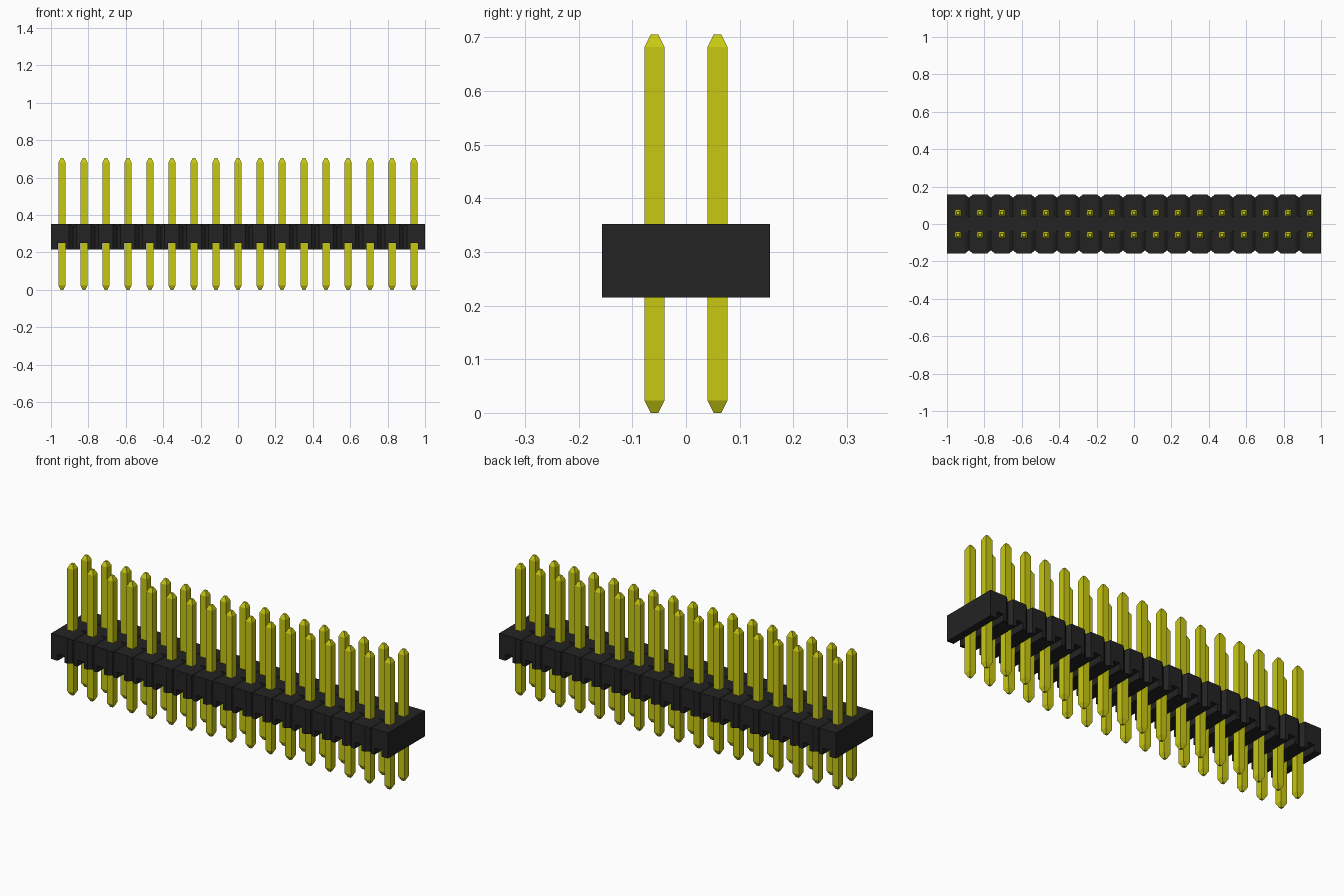
import bpy, bmesh
from mathutils import Matrix, Vector

cube = bpy.data.objects.get("Cube")
if cube:
    bpy.data.objects.remove(cube, do_unlink=True)

COLUMNS = 17
PITCH = 2 / COLUMNS
HALF_DEPTH = 0.157
BOTTOM, TOP = 0.215, 0.352
PIN_HALF, TIP_HALF = 0.0185, 0.007
HEIGHT, TAPER = 0.705, 0.023


def material(name, color):
    mat = bpy.data.materials.new(name)
    mat.use_nodes = True
    mat.diffuse_color = color
    mat.node_tree.nodes["Principled BSDF"].inputs["Base Color"].default_value = color
    return mat


def make_object(name, bm, mat=None):
    bmesh.ops.recalc_face_normals(bm, faces=bm.faces)
    mesh = bpy.data.meshes.new(name)
    bm.to_mesh(mesh)
    bm.free()
    if mat:
        mesh.materials.append(mat)
    obj = bpy.data.objects.new(name, mesh)
    bpy.context.collection.objects.link(obj)
    return obj


def add_box(bm, center, size):
    bmesh.ops.create_cube(bm, size=1, matrix=Matrix.Translation(center) @ Matrix.Diagonal((*size, 1)))


def add_prism(bm, profile, offset):
    """Extrude a closed profile along the offset."""
    start = [bm.verts.new(p) for p in profile]
    end = [bm.verts.new(Vector(p) + Vector(offset)) for p in profile]
    bm.faces.new(start)
    bm.faces.new(end)
    for i in range(len(profile)):
        j = (i + 1) % len(profile)
        bm.faces.new((start[i], start[j], end[j], end[i]))


def add_pin(bm, x, y):
    """Square pin with tapered ends."""
    rings = []
    for z, r in ((0, TIP_HALF), (TAPER, PIN_HALF), (HEIGHT - TAPER, PIN_HALF), (HEIGHT, TIP_HALF)):
        corners = ((-r, -r), (r, -r), (r, r), (-r, r))
        rings.append([bm.verts.new((x + dx, y + dy, z)) for dx, dy in corners])
    bm.faces.new(rings[0])
    bm.faces.new(rings[-1])
    for low, high in zip(rings, rings[1:]):
        for i in range(4):
            j = (i + 1) % 4
            bm.faces.new((low[i], low[j], high[j], high[i]))


black = material("black_plastic", (0.017, 0.017, 0.017, 1))
yellow = material("yellow_metal", (0.58, 0.58, 0.006, 1))

columns = [(i - (COLUMNS - 1) / 2) * PITCH for i in range(COLUMNS)]
borders = [x + PITCH / 2 for x in columns[:-1]]

# Housing block
bm = bmesh.new()
add_box(bm, (0, 0, (BOTTOM + TOP) / 2), (2, 2 * HALF_DEPTH, TOP - BOTTOM))
housing = make_object("housing", bm, black)

# Upright notches between cells, and channels across the underside
notches = bmesh.new()
for x in borders:
    for y in (-HALF_DEPTH, HALF_DEPTH):
        add_prism(notches, [(x - 0.02, y, 0.1), (x, y - 0.016, 0.1),
                            (x + 0.02, y, 0.1), (x, y + 0.016, 0.1)], (0, 0, 0.4))
for x in columns:
    add_box(notches, (x, 0, 0.2), (0.04, 0.5, 0.1))

# Shallow grooves on the top, leaving the middle band flat
grooves = bmesh.new()
for x in borders:
    for side in (-1, 1):
        y = side * 0.04
        add_prism(grooves, [(x - 0.02, y, TOP), (x, y, TOP - 0.012),
                            (x + 0.02, y, TOP), (x, y, TOP + 0.012)], (0, side * 0.2, 0))

cutters = [make_object("notch_cutter", notches), make_object("groove_cutter", grooves)]
for cutter in cutters:
    cutter.hide_render = True
    cut = housing.modifiers.new("cut", "BOOLEAN")
    cut.operation = "DIFFERENCE"
    cut.solver = "EXACT"
    cut.object = cutter

# Bake the cuts and drop the cutters
bpy.context.view_layer.update()
evaluated = housing.evaluated_get(bpy.context.evaluated_depsgraph_get())
baked = bpy.data.meshes.new_from_object(evaluated)
housing.modifiers.clear()
housing.data = baked
baked.materials.clear()
baked.materials.append(black)
for poly in baked.polygons:
    poly.material_index = 0
for cutter in cutters:
    bpy.data.objects.remove(cutter, do_unlink=True)

# Two rows of pins
for name, y in (("front_pins", -PITCH / 2), ("back_pins", PITCH / 2)):
    bm = bmesh.new()
    for x in columns:
        add_pin(bm, x, y)
    make_object(name, bm, yellow)
